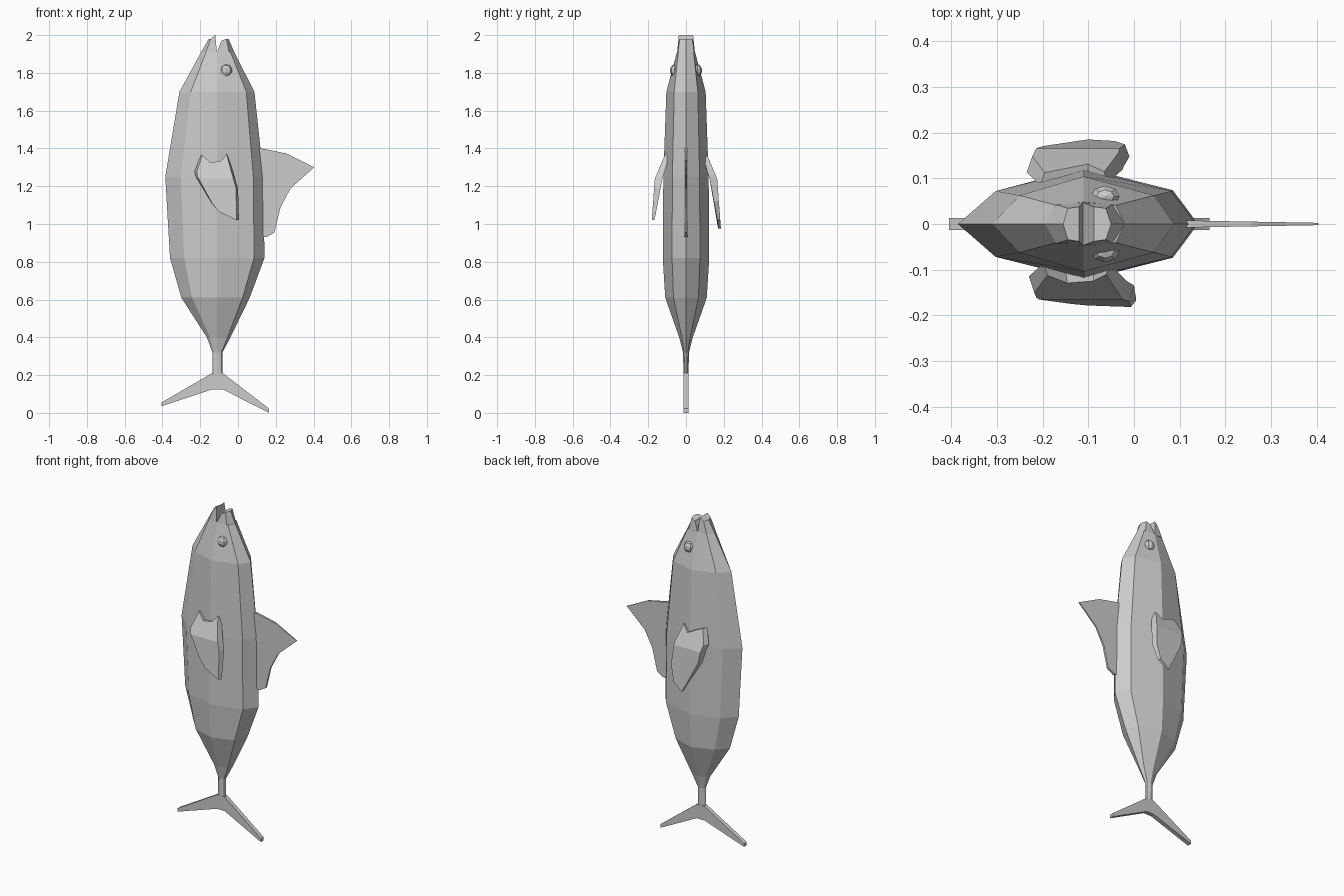
import bpy, bmesh
from mathutils import Vector

if "Cube" in bpy.data.objects:
    bpy.data.objects.remove(bpy.data.objects["Cube"])

CX = -0.11  # x of the body's widest line


def finish(name, bm):
    bmesh.ops.recalc_face_normals(bm, faces=bm.faces)
    me = bpy.data.meshes.new(name)
    bm.to_mesh(me)
    bm.free()
    ob = bpy.data.objects.new(name, me)
    bpy.context.collection.objects.link(ob)
    return ob


def loft(name, rings):
    bm = bmesh.new()
    vs = [[bm.verts.new(p) for p in r] for r in rings]
    n = len(vs[0])
    for a, b in zip(vs, vs[1:]):
        for i in range(n):
            j = (i + 1) % n
            bm.faces.new((a[i], a[j], b[j], b[i]))
    bm.faces.new(vs[0])
    bm.faces.new(vs[-1])
    return finish(name, bm)


def section(z, xl, xr, w, k=0.6):
    """Eight-sided body section."""
    sl, sr = xl + 0.3 * (CX - xl), xr - 0.22 * (xr - CX)
    return [(xl, 0, z), (sl, -k * w, z), (CX, -w, z), (sr, -k * w, z),
            (xr, 0, z), (sr, k * w, z), (CX, w, z), (sl, k * w, z)]


def jaw_section(outer, inner, w, z_out, z_in):
    s = outer + 0.3 * (inner - outer)
    return [(outer, 0, z_out), (s, -w * 0.9, z_out), (inner, -w, z_in),
            (inner, w, z_in), (s, w * 0.9, z_out)]


def prism(name, pts, depth_at):
    """Extrude an x-z outline; depth_at(x, z) gives the two y values."""
    rings = [[(x, depth_at(x, z)[i], z) for x, z in pts] for i in (0, 1)]
    return loft(name, rings)


# Body
loft("body", [section(*s) for s in (
    (0.205, -0.135, -0.082, 0.013),
    (0.32, -0.135, -0.082, 0.016),
    (0.40, -0.165, -0.04, 0.036),
    (0.61, -0.30, 0.062, 0.11),
    (0.82, -0.36, 0.14, 0.123),
    (1.25, -0.385, 0.135, 0.12),
    (1.70, -0.31, 0.087, 0.104),
    (1.91, -0.195, -0.02, 0.048, 0.85))])

# Open mouth
loft("lower_jaw", [jaw_section(-0.195, -0.112, 0.047, 1.91, 1.91),
                   jaw_section(-0.155, -0.12, 0.038, 1.98, 2.0)])
loft("upper_jaw", [jaw_section(-0.02, -0.112, 0.047, 1.91, 1.91),
                   jaw_section(-0.05, -0.088, 0.038, 1.98, 1.97)])

# Eyes
for side, label in ((-1, "right"), (1, "left")):
    bm = bmesh.new()
    bmesh.ops.create_uvsphere(bm, u_segments=8, v_segments=5, radius=0.033)
    for v in bm.verts:
        v.co = Vector((v.co.x - 0.063, v.co.y * 0.75 + side * 0.06, v.co.z + 1.812))
    finish("eye_" + label, bm)

# Dorsal fin, thinning to its tip
prism("dorsal_fin",
      [(0.09, 1.40), (0.125, 1.40), (0.257, 1.373), (0.403, 1.30), (0.278, 1.188),
       (0.225, 1.088), (0.193, 0.955), (0.15, 0.93), (0.09, 0.93)],
      lambda x, z: (-0.008 + 0.012 * max(0, x - 0.1) * 1.5, 0.008 - 0.012 * max(0, x - 0.1) * 1.5))

# Tail fin
prism("tail_fin",
      [(-0.135, 0.212), (-0.082, 0.212), (0.165, 0.022), (0.165, 0.0),
       (-0.082, 0.125), (-0.135, 0.125), (-0.405, 0.035), (-0.405, 0.055)],
      lambda x, z: (-0.013, 0.013))


# Side fins, folded outward at mid height
def side_fin(name, outline, side, fold=1.24, tip=1.0):
    def outer(z):
        if z > fold:
            return 0.165 - (z - fold) / 0.13 * 0.055
        return 0.165 + (fold - z) / (fold - tip) * 0.018

    def thick(z):
        return 0.015 + 0.025 * max(0, 1 - abs(z - fold) / 0.22)

    bm = bmesh.new()
    face = bm.faces.new([bm.verts.new((x, 0, z)) for x, z in outline])
    bmesh.ops.bisect_plane(bm, geom=bm.verts[:] + bm.edges[:] + bm.faces[:],
                           plane_co=(0, 0, fold), plane_no=(0, 0, 1))
    ext = bmesh.ops.extrude_face_region(bm, geom=bm.faces[:], use_keep_orig=True)
    top = {g for g in ext["geom"] if isinstance(g, bmesh.types.BMVert)}
    mid_x = sum(x for x, z in outline) / len(outline)
    for v in bm.verts:
        z = v.co.z
        if v in top:
            v.co.y = side * outer(z)
            v.co.x = mid_x + (v.co.x - mid_x) * 0.9
        else:
            v.co.y = side * (outer(z) - thick(z))
    finish(name, bm)


side_fin("side_fin_right",
         [(-0.198, 1.365), (-0.23, 1.275), (-0.225, 1.25), (-0.14, 1.11), (-0.10, 1.065),
          (0.005, 1.02), (0.0, 1.19), (-0.037, 1.31), (-0.055, 1.37), (-0.087, 1.335),
          (-0.15, 1.325)], -1)
side_fin("side_fin_left",
         [(-0.205, 1.365), (-0.235, 1.28), (-0.21, 1.17), (-0.10, 0.975), (-0.035, 1.02),
          (-0.01, 1.12), (-0.025, 1.26), (-0.06, 1.36), (-0.10, 1.32)], 1)
